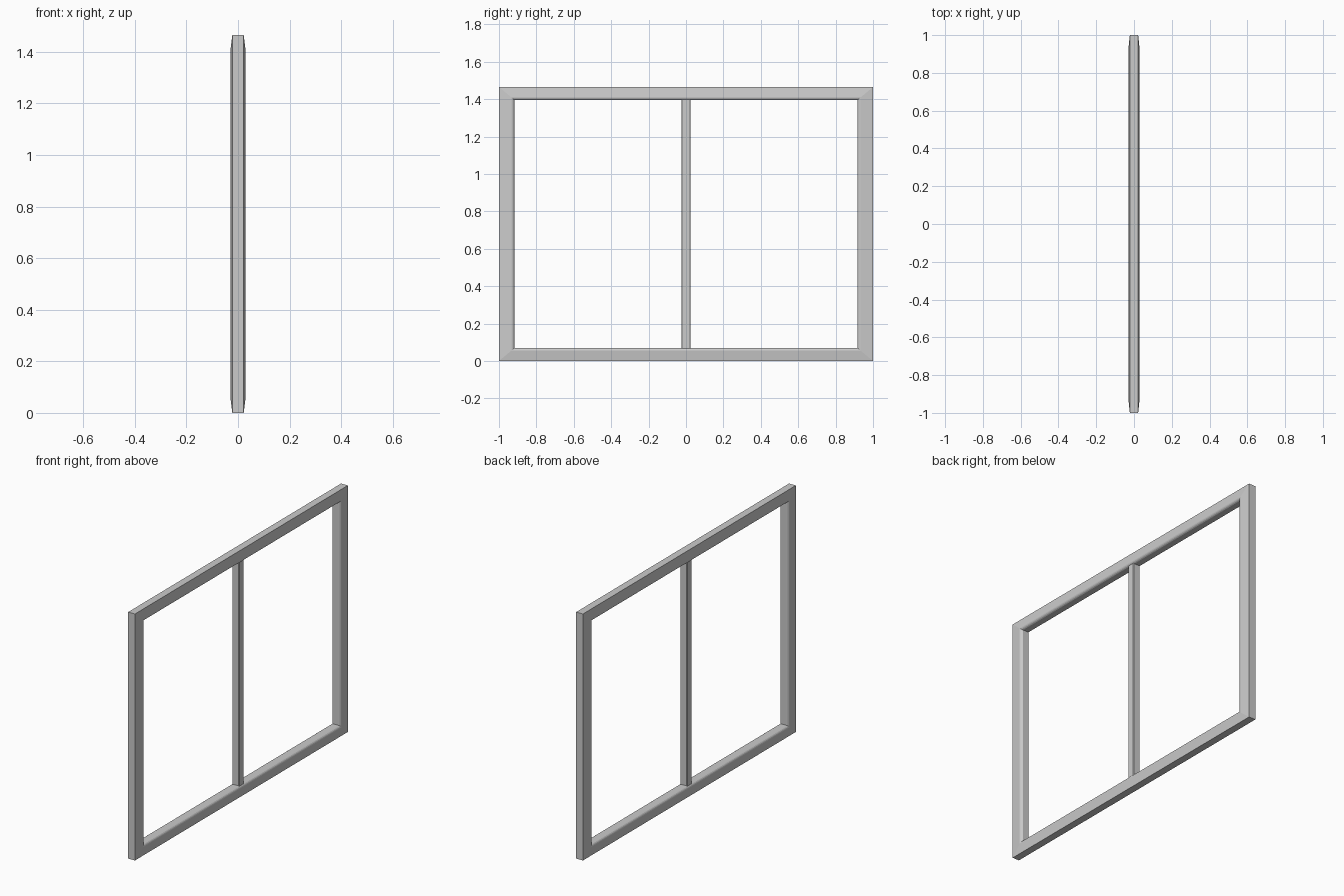
import bpy, bmesh

if "Cube" in bpy.data.objects:
    bpy.data.objects.remove(bpy.data.objects["Cube"])

H = 1.465               # overall height
RAIL, STILE = 0.07, 0.083   # border widths (horizontal / vertical members)

# Moulding half-profile: (fraction of border width inward, half thickness)
half = [(0.0, 0.022), (0.8, 0.029), (0.88, 0.0275), (0.95, 0.024), (1.0, 0.018)]
profile = half + [(f, -x) for f, x in reversed(half)]


def finish(bm, name):
    bmesh.ops.recalc_face_normals(bm, faces=bm.faces)
    mesh = bpy.data.meshes.new(name)
    bm.to_mesh(mesh)
    bm.free()
    obj = bpy.data.objects.new(name, mesh)
    bpy.context.collection.objects.link(obj)
    return obj


# Mitred outer frame: the profile swept around four corners
bm = bmesh.new()
rings = []
for sy, sz in [(-1, -1), (1, -1), (1, 1), (-1, 1)]:
    rings.append([bm.verts.new((x, sy * (1 - f * STILE),
                                H / 2 + sz * (H / 2 - f * RAIL)))
                  for f, x in profile])
n = len(profile)
for i in range(4):
    a, b = rings[i], rings[(i + 1) % 4]
    for j in range(n):
        k = (j + 1) % n
        bm.faces.new((a[j], a[k], b[k], b[j]))
finish(bm, "window_frame")

# Central mullion, ends set slightly into the rails
bm = bmesh.new()
bmesh.ops.create_cube(bm, size=1)
z0, z1 = RAIL - 0.008, H - RAIL + 0.008
for v in bm.verts:
    v.co = (v.co.x * 0.046, v.co.y * 0.048, H / 2 + v.co.z * (z1 - z0))
mullion = finish(bm, "center_mullion")
bevel = mullion.modifiers.new("edge_softening", 'BEVEL')
bevel.width = 0.003
bevel.segments = 1
